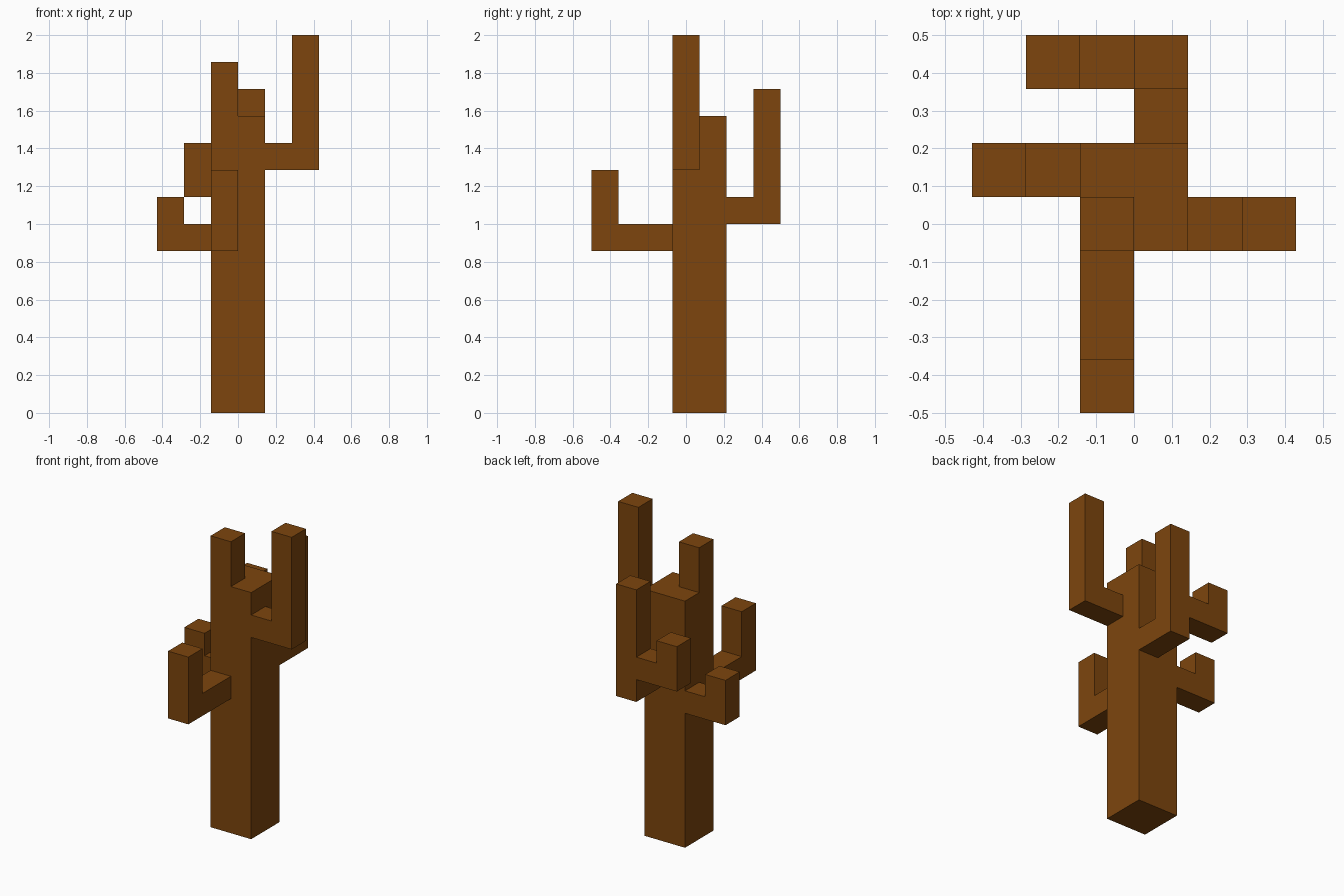
import bpy, bmesh
from mathutils import Vector

if "Cube" in bpy.data.objects:
    bpy.data.objects.remove(bpy.data.objects["Cube"])

U = 1 / 7  # one block

bark = bpy.data.materials.new("brown bark")
bark.diffuse_color = (0.205, 0.060, 0.004, 1)
bark.use_nodes = True
bark.node_tree.nodes["Principled BSDF"].inputs["Base Color"].default_value = bark.diffuse_color


def extrude_profile(name, points, offset):
    """Extrude a flat outline by an offset vector into a closed solid."""
    bm = bmesh.new()
    face = bm.faces.new([bm.verts.new(Vector(p) * U) for p in points])
    out = bmesh.ops.extrude_face_region(bm, geom=[face], use_keep_orig=True)
    moved = [g for g in out["geom"] if isinstance(g, bmesh.types.BMVert)]
    bmesh.ops.translate(bm, verts=moved, vec=Vector(offset) * U)
    bmesh.ops.recalc_face_normals(bm, faces=bm.faces)
    mesh = bpy.data.meshes.new(name)
    bm.to_mesh(mesh)
    bm.free()
    mesh.materials.append(bark)
    obj = bpy.data.objects.new(name, mesh)
    bpy.context.collection.objects.link(obj)


def post(name, x0, x1, y0, y1, z0, z1):
    base = [(x0, y0, z0), (x1, y0, z0), (x1, y1, z0), (x0, y1, z0)]
    extrude_profile(name, base, (0, 0, z1 - z0))


def bent_branch(name, start, direction, reach, low, top):
    """L-shaped branch, one block thick, growing out and then up."""
    d = Vector((*direction, 0))
    side = Vector((-d.y, d.x, 0))
    origin = Vector((*start, 0)) - side / 2
    outline = [(0, low), (reach, low), (reach, top),
               (reach - 1, top), (reach - 1, low + 1), (0, low + 1)]
    extrude_profile(name, [origin + d * r + Vector((0, 0, z)) for r, z in outline], side)


# Trunk and the stalk on its top corner
post("trunk", -1, 1, -0.5, 1.5, 0, 11)
post("top_stalk", -1, 0, -0.5, 0.5, 11, 13)

# Branches
bent_branch("front_branch", (-0.5, -0.5), (0, -1), 3, 6, 9)
bent_branch("right_branch", (1, 0), (1, 0), 2, 9, 14)
bent_branch("left_branch", (-1, 1), (-1, 0), 2, 6, 8)
bent_branch("back_branch", (0.5, 1.5), (0, 1), 2, 7, 12)
bent_branch("back_twig", (0, 3), (-1, 0), 2, 8, 10)
